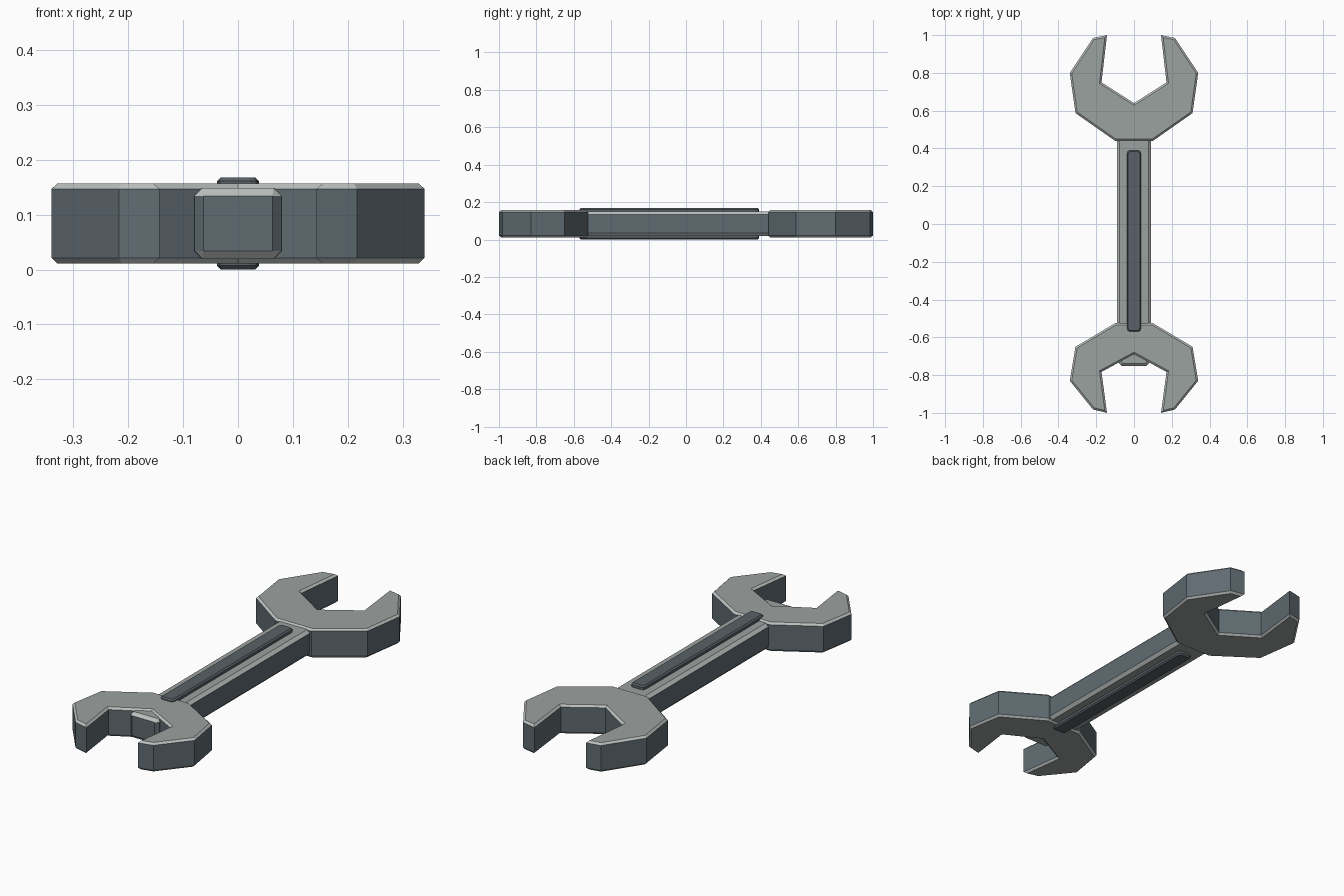
import bpy, bmesh

if "Cube" in bpy.data.objects:
    bpy.data.objects.remove(bpy.data.objects["Cube"])

ZC = 0.084  # mid height of the wrench


def material(name, rgb):
    m = bpy.data.materials.new(name)
    m.diffuse_color = (*rgb, 1)
    m.use_nodes = True
    m.node_tree.nodes["Principled BSDF"].inputs["Base Color"].default_value = m.diffuse_color
    return m


FACE = material("steel face", (0.33, 0.36, 0.35))
SIDE = material("dark steel side", (0.115, 0.148, 0.167))
EDGE = material("bright worn edge", (0.50, 0.53, 0.52))
INLAY = material("dark inlay", (0.10, 0.12, 0.135))


def finish(bm, name, mats):
    bmesh.ops.recalc_face_normals(bm, faces=bm.faces[:])
    bm.normal_update()
    if len(mats) == 3:  # flat faces, walls and chamfers by direction
        for f in bm.faces:
            nz = abs(f.normal.z)
            f.material_index = 0 if nz > 0.95 else (2 if nz > 0.3 else 1)
    me = bpy.data.meshes.new(name)
    bm.to_mesh(me)
    bm.free()
    for m in mats:
        me.materials.append(m)
    ob = bpy.data.objects.new(name, me)
    bpy.context.collection.objects.link(ob)
    return ob


def slab(name, outline, half_height, chamfer, mats, all_edges=False):
    """Extrude an outline symmetrically about ZC and chamfer its rims."""
    bm = bmesh.new()
    base = bm.faces.new([bm.verts.new((x, y, ZC - half_height)) for x, y in outline])
    ext = bmesh.ops.extrude_face_region(bm, geom=[base], use_keep_orig=True)
    top = [g for g in ext["geom"] if isinstance(g, bmesh.types.BMVert)]
    bmesh.ops.translate(bm, verts=top, vec=(0, 0, 2 * half_height))
    bmesh.ops.recalc_face_normals(bm, faces=bm.faces[:])
    rims = [e for e in bm.edges
            if all_edges or abs(e.verts[0].co.z - e.verts[1].co.z) < 1e-5]
    bmesh.ops.bevel(bm, geom=rims, offset=chamfer, offset_type='OFFSET',
                    segments=1, profile=0.5, affect='EDGES')
    return finish(bm, name, mats)


def mirrored(half):
    """Left half outline (ends on the centre line) closed with its mirror image."""
    return half + [(-x, y) for x, y in reversed(half) if abs(x) > 1e-6]


STEEL = [FACE, SIDE, EDGE]

# Open jaws: slot centre, slot corner, tip, outer corners, neck
large_half = [(0, 0.64), (-0.172, 0.75), (-0.143, 1.0), (-0.217, 0.985),
              (-0.34, 0.80), (-0.31, 0.587), (-0.10, 0.44)]
small_half = [(0, -0.69), (-0.172, -0.783), (-0.143, -1.0), (-0.217, -0.982),
              (-0.34, -0.83), (-0.31, -0.65), (-0.10, -0.525)]
slab("large_jaw", mirrored(large_half), 0.073, 0.010, STEEL)
slab("small_jaw", mirrored(small_half), 0.073, 0.010, STEEL)

# Handle bar, its end poking slightly into the small jaw slot
handle_half = [(-0.078, -0.753), (-0.091, -0.60), (-0.091, 0.50), (-0.078, 0.58)]
slab("handle", mirrored(handle_half), 0.065, 0.015, STEEL, all_edges=True)

# Raised inlay strip showing on both faces of the handle
inlay_half = [(-0.022, -0.57), (-0.033, -0.565), (-0.038, -0.55),
              (-0.038, 0.37), (-0.033, 0.385), (-0.022, 0.39)]
slab("handle_inlay", mirrored(inlay_half), 0.084, 0.007, [INLAY])
